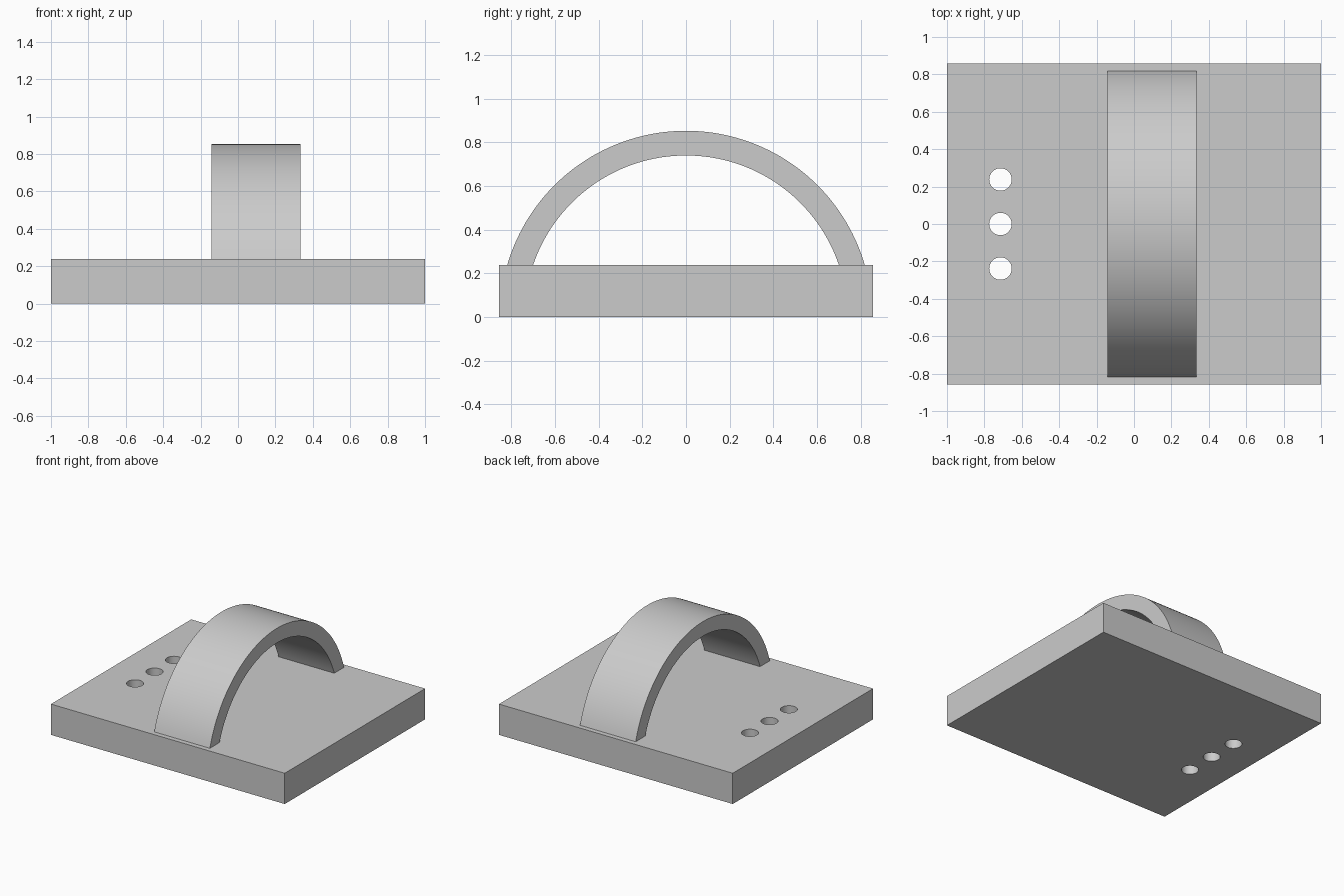
import bpy
import bmesh
from math import acos, asin, cos, sin, pi, radians

old = bpy.data.objects.get("Cube")
if old:
    bpy.data.objects.remove(old, do_unlink=True)

BASE_HEIGHT = 0.238
HALF_DEPTH = 0.857
ARCH_LEFT, ARCH_RIGHT = 0.333, -0.143
OUTER, INNER = 0.853, 0.74
HOLE_X, HOLE_RADIUS, HOLE_PITCH = -0.714, 0.06, 0.238

grey = bpy.data.materials.new("plain grey")
grey.use_nodes = True
color = (0.6, 0.6, 0.6, 1)
grey.diffuse_color = color
grey.node_tree.nodes["Principled BSDF"].inputs["Base Color"].default_value = color


def smooth(obj):
    bpy.ops.object.select_all(action="DESELECT")
    obj.select_set(True)
    bpy.context.view_layer.objects.active = obj
    bpy.ops.object.shade_smooth_by_angle(angle=radians(30))


# Base slab
bpy.ops.mesh.primitive_cube_add(size=1, location=(0, 0, BASE_HEIGHT / 2))
base = bpy.context.object
base.name = "base_plate"
base.scale = (2, 2 * HALF_DEPTH, BASE_HEIGHT)
bpy.ops.object.transform_apply(location=True, rotation=False, scale=True)
base.data.materials.append(grey)

# Row of three through holes
for i in (-1, 0, 1):
    bpy.ops.mesh.primitive_cylinder_add(
        vertices=48, radius=HOLE_RADIUS, depth=1,
        location=(HOLE_X, i * HOLE_PITCH, BASE_HEIGHT / 2))
    cutter = bpy.context.object
    cutter.name = "hole_cutter"
    cutter.hide_render = True
    cutter.data.materials.append(grey)
    cut = base.modifiers.new("hole", "BOOLEAN")
    cut.operation = "DIFFERENCE"
    cut.solver = "EXACT"
    cut.object = cutter
    bpy.context.view_layer.objects.active = base
    bpy.ops.object.modifier_apply(modifier=cut.name)
    bpy.data.objects.remove(cutter, do_unlink=True)
smooth(base)


# Arch: a ring segment whose feet are cut level with the top of the slab
def arc(bm, radius, x, steps=72):
    start = asin(BASE_HEIGHT / radius)
    angles = [start + (pi - 2 * start) * i / steps for i in range(steps + 1)]
    return [bm.verts.new((x, radius * cos(a), radius * sin(a))) for a in angles]


bm = bmesh.new()
rails = [arc(bm, r, x) for r, x in ((OUTER, ARCH_RIGHT), (OUTER, ARCH_LEFT),
                                    (INNER, ARCH_LEFT), (INNER, ARCH_RIGHT))]
for k in range(4):
    a, b = rails[k], rails[(k + 1) % 4]
    for i in range(len(a) - 1):
        bm.faces.new((a[i], b[i], b[i + 1], a[i + 1]))
for end in (0, -1):
    bm.faces.new([rail[end] for rail in rails])
bmesh.ops.recalc_face_normals(bm, faces=bm.faces)
mesh = bpy.data.meshes.new("arch")
bm.to_mesh(mesh)
bm.free()
mesh.materials.append(grey)
arch = bpy.data.objects.new("arch", mesh)
bpy.context.collection.objects.link(arch)
smooth(arch)
